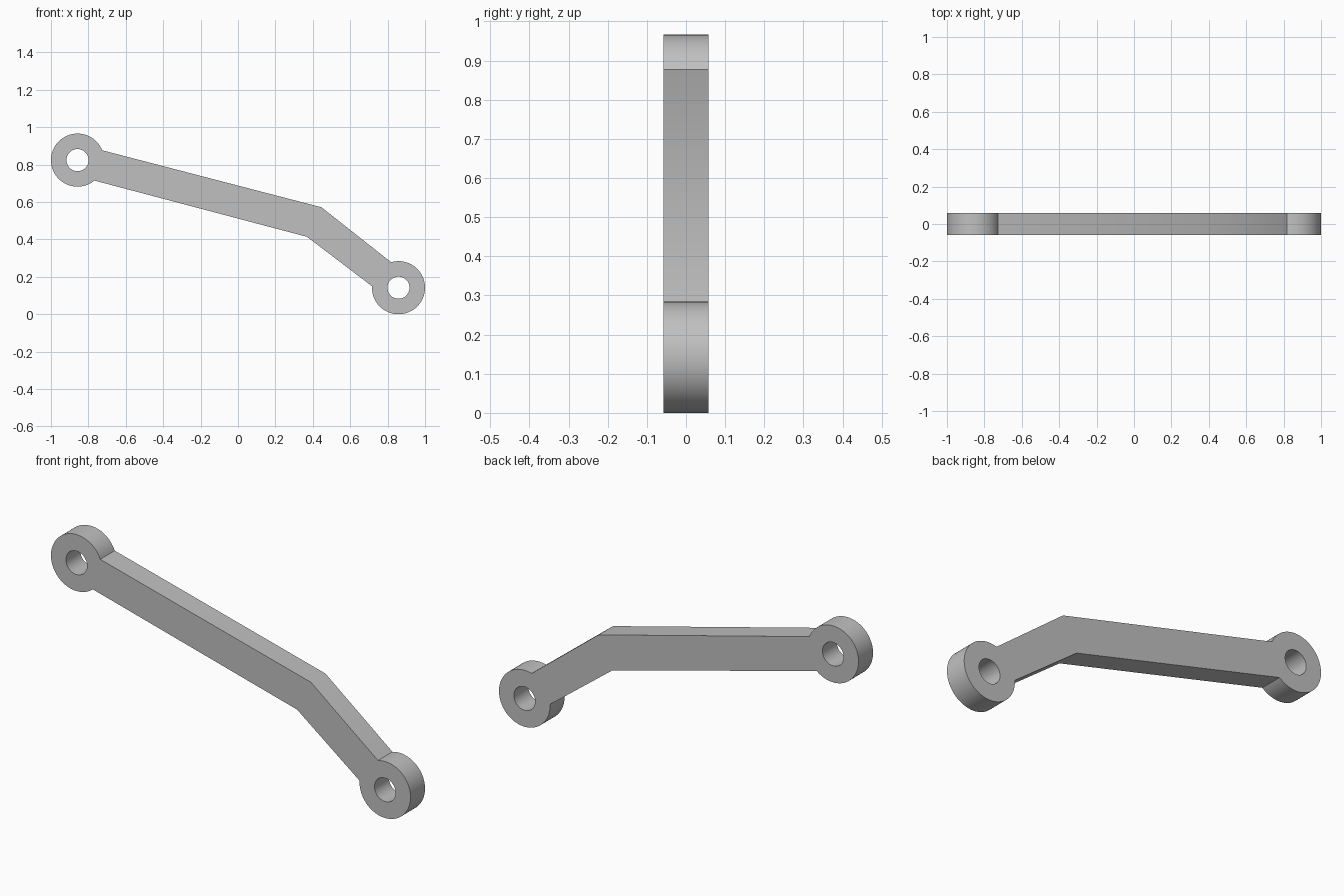
import bpy, bmesh, math
from mathutils import Vector

cube = bpy.data.objects.get("Cube")
if cube:
    bpy.data.objects.remove(cube, do_unlink=True)

HALF_DEPTH = 0.0575
EYE_R, HOLE_R = 0.142, 0.059
STEPS = 64
UPPER_EYE = Vector((-0.858, 0.824))
LOWER_EYE = Vector((0.858, 0.142))

# Light grey metal
grey = bpy.data.materials.new("light grey metal")
grey.use_nodes = True
colour = (0.53, 0.53, 0.53, 1)
grey.diffuse_color = colour
grey.node_tree.nodes["Principled BSDF"].inputs["Base Color"].default_value = colour


def arc(centre, radius, start, end, steps):
    """Points from angle start to angle end, both included."""
    angles = [start + (end - start) * i / steps for i in range(steps + 1)]
    return [centre + radius * Vector((math.cos(a), math.sin(a))) for a in angles]


def eye_arc(centre, first, last):
    """Outer rim of an eye, anticlockwise between two bar corners."""
    start, end = (math.atan2(p[1] - centre.y, p[0] - centre.x) for p in (first, last))
    if end <= start:
        end += math.tau
    return arc(centre, EYE_R, start, end, STEPS)


def hole(centre):
    return arc(centre, HOLE_R, 0, math.tau, STEPS)[:-1]


def add_loop(bm, points):
    verts = [bm.verts.new((p[0], -HALF_DEPTH, p[1])) for p in points]
    return [bm.edges.new((v, verts[i - 1])) for i, v in enumerate(verts)]


# Outline: upper eye, lower bend, lower eye, upper bend
outline = eye_arc(UPPER_EYE, (-0.725, 0.877), (-0.767, 0.714))
outline.append(Vector((0.369, 0.414)))
outline += eye_arc(LOWER_EYE, (0.714, 0.150), (0.816, 0.287))
outline.append(Vector((0.446, 0.572)))

# Fill the profile around both holes and give it depth
bm = bmesh.new()
edges = []
for loop in (outline, hole(UPPER_EYE), hole(LOWER_EYE)):
    edges += add_loop(bm, loop)
bmesh.ops.triangle_fill(bm, edges=edges, use_beauty=True)
grown = bmesh.ops.extrude_face_region(bm, geom=bm.faces[:], use_keep_orig=True)
moved = [g for g in grown["geom"] if isinstance(g, bmesh.types.BMVert)]
bmesh.ops.translate(bm, verts=moved, vec=(0, 2 * HALF_DEPTH, 0))
bmesh.ops.recalc_face_normals(bm, faces=bm.faces[:])

mesh = bpy.data.meshes.new("bent_link_arm")
bm.to_mesh(mesh)
bm.free()
mesh.materials.append(grey)
arm = bpy.data.objects.new("bent_link_arm", mesh)
bpy.context.collection.objects.link(arm)

# Smooth round rims, crisp edges
bpy.ops.object.select_all(action="DESELECT")
arm.select_set(True)
bpy.context.view_layer.objects.active = arm
bpy.ops.object.shade_smooth_by_angle(angle=math.radians(25))
